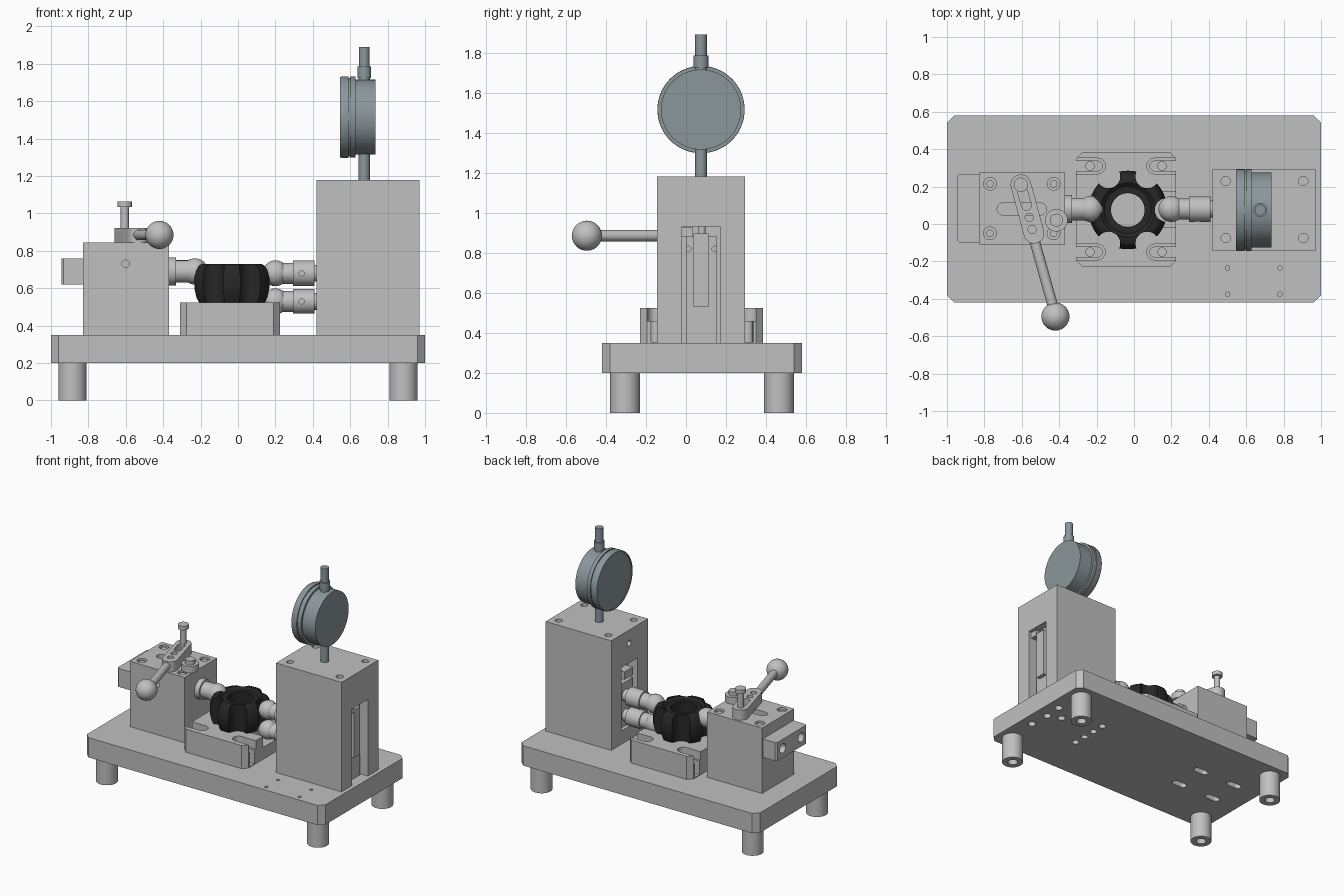
import bpy, bmesh, math
from mathutils import Vector

if "Cube" in bpy.data.objects:
    bpy.data.objects.remove(bpy.data.objects["Cube"])


def material(name, colour):
    mat = bpy.data.materials.new(name)
    mat.use_nodes = True
    mat.diffuse_color = (*colour, 1)
    mat.node_tree.nodes["Principled BSDF"].inputs["Base Color"].default_value = (*colour, 1)
    return mat


STEEL = material("light steel", (0.53, 0.53, 0.53))
GAUGE = material("blue grey gauge", (0.26, 0.31, 0.33))
BLACK = material("black", (0.02, 0.02, 0.02))
MID = 0.08  # centre line of the machine in y


def finish(name, bm, mat):
    bmesh.ops.recalc_face_normals(bm, faces=bm.faces)
    mesh = bpy.data.meshes.new(name)
    bm.to_mesh(mesh)
    bm.free()
    mesh.materials.append(mat)
    obj = bpy.data.objects.new(name, mesh)
    bpy.context.collection.objects.link(obj)
    return obj


def prism(name, outline, low, high, mat=STEEL):
    """Extrude a plan outline between two heights."""
    bm = bmesh.new()
    face = bm.faces.new([bm.verts.new((x, y, low)) for x, y in outline])
    top = bmesh.ops.extrude_face_region(bm, geom=[face])["geom"]
    moved = [v for v in top if isinstance(v, bmesh.types.BMVert)]
    bmesh.ops.translate(bm, verts=moved, vec=(0, 0, high - low))
    return finish(name, bm, mat)


def box(name, xs, ys, zs, chamfer=0, mat=STEEL):
    """Box from three ranges, with optional chamfered vertical corners."""
    (a, b), (c, d), k = xs, ys, chamfer
    if k:
        plan = [(a + k, c), (b - k, c), (b, c + k), (b, d - k),
                (b - k, d), (a + k, d), (a, d - k), (a, c + k)]
    else:
        plan = [(a, c), (b, c), (b, d), (a, d)]
    return prism(name, plan, *zs, mat)


def capsule(name, start, end, radius, zs, mat=STEEL):
    """Plate or slot with two round ends."""
    start, end = Vector(start), Vector(end)
    angle = math.atan2(end.y - start.y, end.x - start.x)
    plan = []
    for centre, turn in ((end, -math.pi / 2), (start, math.pi / 2)):
        for i in range(13):
            t = angle + turn + math.pi * i / 12
            plan.append((centre.x + radius * math.cos(t), centre.y + radius * math.sin(t)))
    return prism(name, plan, *zs, mat)


def lathe(name, origin, axis, profile, mat=STEEL, sides=40):
    """Solid of revolution; profile is (distance along axis, radius)."""
    bm = bmesh.new()
    rings = [[bm.verts.new((r * math.cos(2 * math.pi * i / sides),
                            r * math.sin(2 * math.pi * i / sides), h))
              for i in range(sides)] for h, r in profile]
    for lower, upper in zip(rings, rings[1:]):
        for i in range(sides):
            j = (i + 1) % sides
            bm.faces.new((lower[i], lower[j], upper[j], upper[i]))
    bm.faces.new(rings[0])
    bm.faces.new(rings[-1])
    turn = Vector(axis).to_track_quat("Z", "Y").to_matrix()
    bmesh.ops.rotate(bm, verts=bm.verts, matrix=turn)
    bmesh.ops.translate(bm, verts=bm.verts, vec=origin)
    return finish(name, bm, mat)


def rod(name, start, end, radius, mat=STEEL):
    axis = Vector(end) - Vector(start)
    return lathe(name, start, axis, [(0, radius), (axis.length, radius)], mat)


def ball(name, centre, radius):
    bm = bmesh.new()
    bmesh.ops.create_uvsphere(bm, u_segments=32, v_segments=20, radius=radius)
    bmesh.ops.translate(bm, verts=bm.verts, vec=centre)
    return finish(name, bm, STEEL)


def cut(target, cutters):
    """Subtract each cutter, then discard it."""
    bpy.context.view_layer.objects.active = target
    for cutter in cutters:
        mod = target.modifiers.new("cut", "BOOLEAN")
        mod.operation, mod.solver, mod.object = "DIFFERENCE", "EXACT", cutter
        bpy.ops.object.modifier_apply(modifier=mod.name)
        bpy.data.objects.remove(cutter)


def hole(x, y, low, high, radius):
    return rod("cutter", (x, y, low), (x, y, high), radius)


def grid(xs, ys):
    return [(x, y) for x in xs for y in ys]


# Base plate with bolt holes, and four hollow feet
base = box("base_plate", (-1, 1), (-0.42, 0.58), (0.2, 0.35), 0.04)
holes = [hole(x, y, 0.3, 0.4, 0.012) for x, y in grid((0.5, 0.78), (-0.375, -0.235))]
holes += [hole(0.5, y, 0.1, 0.26, 0.025) for y in (-0.06, 0.04, 0.14, 0.24)]
holes += [hole(x, y, 0.1, 0.26, 0.028) for x, y in ((0.91, -0.06), (0.91, 0.24), (0.9, 0.1), (0.8, 0.14))]
holes += [capsule("cutter", (x - 0.035, y), (x + 0.035, y), 0.025, (0.1, 0.26))
          for x, y in grid((-0.77, -0.46), (-0.04, 0.2))]
cut(base, holes)
for x, y in grid((-0.885, 0.885), (-0.305, 0.465)):
    cut(rod("foot", (x, y, 0), (x, y, 0.2), 0.075), [hole(x, y, -0.1, 0.1, 0.035)])

# Left block with sliding bar, screws and top slot
block = box("left_block", (-0.83, -0.37), (-0.11, 0.275), (0.35, 0.845))
corners = grid((-0.77, -0.43), (-0.05, 0.215))
cut(block, [hole(x, y, 0.8, 0.9, 0.034) for x, y in corners]
    + [capsule("cutter", (-0.7, MID), (-0.5, MID), 0.032, (0.78, 0.9)),
       rod("cutter", (-0.6, -0.2, 0.73), (-0.6, -0.06, 0.73), 0.02)])
for x, y in corners:
    rod("block_screw", (x, y, 0.79), (x, y, 0.835), 0.02)
bar = box("slide_bar", (-0.945, -0.8), (-0.1, 0.265), (0.62, 0.76), 0.012)
cut(bar, [rod("cutter", (-1, y, 0.69), (-0.88, y, 0.69), 0.035) for y in (-0.03, 0.19)])

# Lever, pivot pin, clamp knob and handle
lever = capsule("lever_plate", (-0.605, 0.21), (-0.535, -0.05), 0.055, (0.845, 0.922))
cut(lever, [capsule("cutter", (-0.595, 0.17), (-0.575, 0.1), 0.026, (0.8, 1)),
            hole(-0.56, 0.035, 0.8, 1, 0.022), hole(-0.545, -0.03, 0.8, 1, 0.022)])
lathe("pivot_pin", (-0.605, 0.21, 0.845), (0, 0, 1),
      [(0, 0.022), (0.19, 0.022), (0.19, 0.038), (0.22, 0.038)])
lathe("clamp_knob", (-0.415, 0.02, 0.845), (0, 0, 1),
      [(0, 0.06), (0.05, 0.06), (0.05, 0.035), (0.08, 0.035)])
rod("handle_rod", (-0.54, -0.06, 0.885), (-0.425, -0.47, 0.885), 0.028)
ball("handle_ball", (-0.42, -0.495, 0.885), 0.075)

# Workpiece support with open bolt slots and a channel for the lower probe
support = box("support_block", (-0.31, 0.225), (-0.23, 0.385), (0.35, 0.525), 0.035)
slots = [box("cutter", (0.08, 0.3), (-0.02, 0.175), (0.44, 0.6))]
for y in (-0.15, 0.31):
    for inner, outer in ((-0.195, -0.45), (0.11, 0.4)):
        for radius, low in ((0.042, 0.46), (0.026, 0.355)):
            slots.append(capsule("cutter", (inner, y), (outer, y), radius, (low, 0.6)))
cut(support, slots)
for x, y in grid((-0.235, 0.15), (-0.15, 0.31)):
    rod("support_bolt", (x, y, 0.35), (x, y, 0.46), 0.025)

# Black grooved ring
cx = -0.033
ring = lathe("grooved_ring", (cx, MID - 0.005, 0.525), (0, 0, 1),
             [(0, 0.185), (0.03, 0.2), (0.075, 0.21), (0.13, 0.21), (0.17, 0.2),
              (0.195, 0.185), (0.205, 0.165), (0.205, 0.145), (0.188, 0.125), (0.188, 0.11)],
             BLACK, 72)
grooves = [hole(cx + 0.207 * math.cos(k * math.pi / 3), MID - 0.005 + 0.207 * math.sin(k * math.pi / 3),
                0.4, 0.9, 0.063) for k in range(6)]
cut(ring, grooves + [hole(cx, MID - 0.005, 0.4, 0.9, 0.09)])

# Ball-ended probes
lathe("left_probe", (-0.37, MID, 0.69), (1, 0, 0),
      [(0, 0.074), (0.038, 0.074), (0.038, 0.06), (0.13, 0.06)])
ball("left_probe_ball", (-0.23, MID, 0.69), 0.07)
for label, z, size in (("upper", 0.68, 0.068), ("lower", 0.53, 0.066)):
    probe = lathe(label + "_probe", (0.45, MID, z), (-1, 0, 0),
                  [(0, 0.045), (0.04, 0.045), (0.04, size), (0.155, size),
                   (0.155, 0.056), (0.25, 0.056)])
    cut(probe, [rod("cutter", (0.34, -0.1, z), (0.34, 0.04, z), 0.014)])
    ball(label + "_probe_ball", (0.2, MID, z), 0.069)

# Tower with slide recesses on both ends
tower = box("tower", (0.42, 0.97), (-0.145, 0.295), (0.35, 1.18))
recesses = [box("cutter", (0.86, 1.1), (-0.02, 0.17), (0.3, 0.93)),
            box("cutter", (0.3, 0.5), (-0.02, 0.17), (0.45, 0.93)),
            rod("cutter", (0.3, MID, 1.08), (0.46, MID, 1.08), 0.022)]
recesses += [hole(x, y, 1.13, 1.3, 0.025) for x, y in grid((0.49, 0.905), (-0.075, 0.23))]
cut(tower, recesses)
plate = box("slide_plate", (0.85, 0.915), (0, 0.155), (0.35, 0.88))
cut(plate, [rod("cutter", (0.88, y, 0.82), (1, y, 0.82), 0.013) for y in (0.012, 0.143)])
box("slide_key", (0.85, 0.945), (0.037, 0.113), (0.53, 0.895))
box("slide_stop", (0.85, 0.95), (-0.02, 0.035), (0.88, 0.925))
rod("slide_pin", (MID and 0.9, MID, 0.895), (0.9, MID, 0.93), 0.018)
box("probe_carrier", (0.45, 0.51), (-0.005, 0.155), (0.45, 0.78))
box("probe_arm", (0.425, 0.51), (0.03, 0.13), (0.82, 0.88))

# Dial gauge on its stem
dial = (0, MID - 0.005, 1.515)
lathe("gauge_body", dial, (1, 0, 0),
      [(0.55, 0.205), (0.545, 0.205), (0.545, 0.214), (0.555, 0.218), (0.592, 0.218),
       (0.592, 0.21), (0.6, 0.21), (0.6, 0.217), (0.628, 0.217), (0.628, 0.2), (0.735, 0.2)],
      GAUGE, 64)
lathe("gauge_stem", (0.675, dial[1], 1.18), (0, 0, 1), [(0, 0.03), (0.15, 0.03)], GAUGE)
lathe("gauge_cap", (0.675, dial[1], 1.7), (0, 0, 1),
      [(0, 0.03), (0.025, 0.03), (0.025, 0.037), (0.085, 0.037), (0.085, 0.029), (0.19, 0.029)], GAUGE)

# Smooth round surfaces, keep edges sharp
for obj in bpy.context.scene.objects:
    if obj.type == "MESH":
        obj.select_set(True)
        bpy.context.view_layer.objects.active = obj
bpy.ops.object.shade_smooth_by_angle(angle=math.radians(30))
